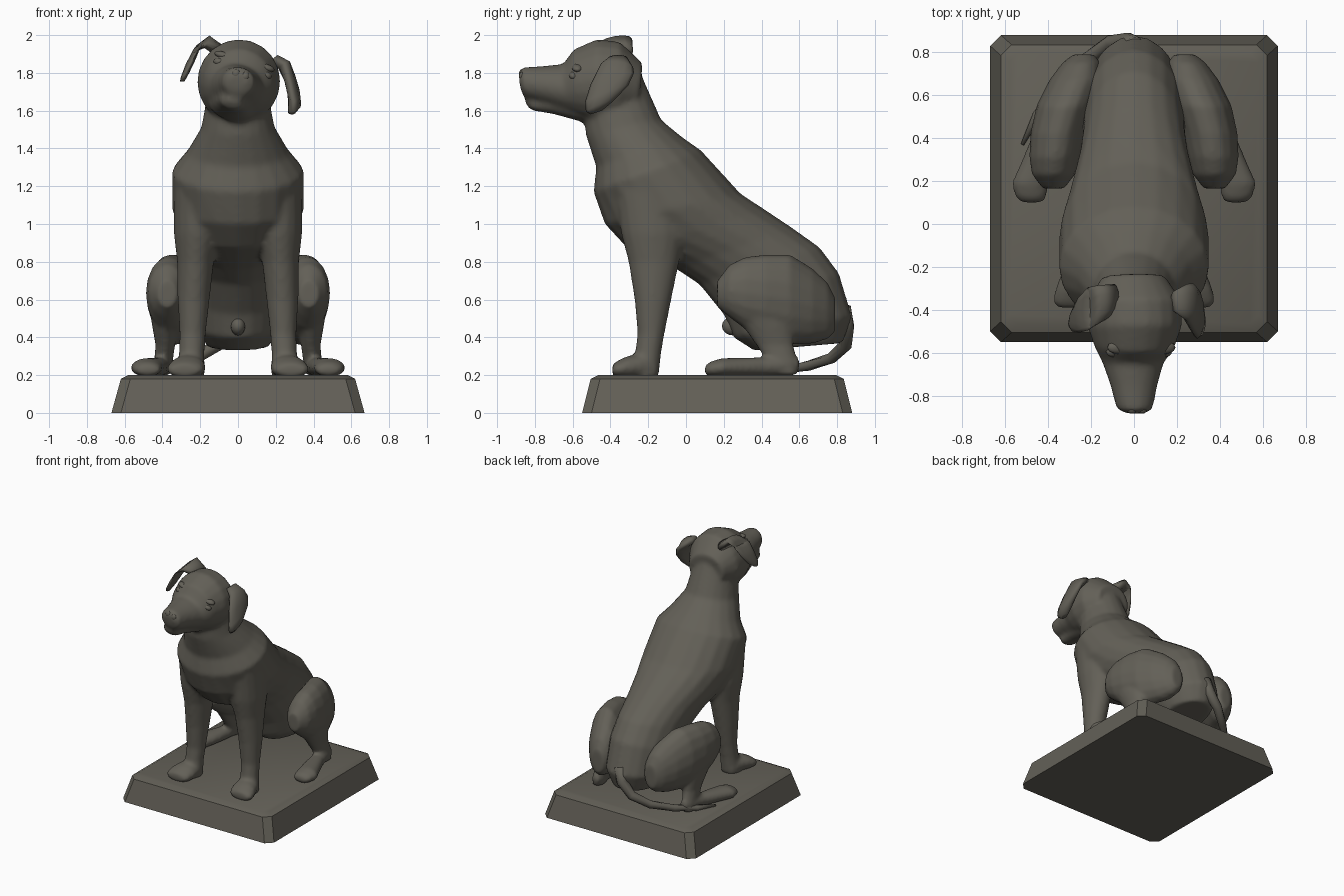
import bpy, bmesh, math
from mathutils import Vector as V, Matrix

stone = bpy.data.materials.new("dark_stone")
stone.diffuse_color = (0.125, 0.117, 0.096, 1)


def loft(bm, rings, n=16, mat=None):
    """Closed skin over elliptical rings (centre, half axis u, half axis v)."""
    loops = []
    for c, u, v in rings:
        pts = [V(c) + V(u) * math.cos(2 * math.pi * i / n) + V(v) * math.sin(2 * math.pi * i / n)
               for i in range(n)]
        loops.append([bm.verts.new(mat @ p if mat else p) for p in pts])
    for a, b in zip(loops, loops[1:]):
        for i in range(n):
            bm.faces.new((a[i], a[(i + 1) % n], b[(i + 1) % n], b[i]))
    bm.faces.new(loops[0])
    bm.faces.new(loops[-1])


def profile(rows):
    """Rings given by two side-view points and a half width."""
    return [((0, (a + c) / 2, (b + d) / 2), (w, 0, 0), (0, (c - a) / 2, (d - b) / 2))
            for a, b, c, d, w in rows]


def upright(rows, s=1):
    """Rings facing along y: y, x, z, half width, half height."""
    return [((s * x, y, z), (w, 0, 0), (0, 0, h)) for y, x, z, w, h in rows]


def level(rows, s=1):
    """Rings lying flat: z, x, y, half width, half depth."""
    return [((s * x, y, z), (w, 0, 0), (0, d, 0)) for z, x, y, w, d in rows]


def finish(name, bm, voxel=0, smooth=4):
    bmesh.ops.recalc_face_normals(bm, faces=bm.faces)
    me = bpy.data.meshes.new(name)
    bm.to_mesh(me)
    bm.free()
    me.materials.append(stone)
    for p in me.polygons:
        p.use_smooth = True
    ob = bpy.data.objects.new(name, me)
    bpy.context.collection.objects.link(ob)
    if voxel:
        m = ob.modifiers.new("blend", 'REMESH')
        m.mode, m.voxel_size, m.use_smooth_shade = 'VOXEL', voxel, True
        m = ob.modifiers.new("soften", 'SMOOTH')
        m.iterations, m.factor = smooth, 0.5
    return ob


# plinth with cut corners and a bevelled top edge
bm = bmesh.new()
prev = None
for z, x, y0, y1, c in ((0, .67, -.55, .88, .05), (.18, .62, -.505, .835, .05), (.2, .58, -.465, .795, .04)):
    pts = [(x, y0 + c), (x, y1 - c), (x - c, y1), (c - x, y1), (-x, y1 - c), (-x, y0 + c), (c - x, y0), (x - c, y0)]
    ring = [bm.verts.new((px, py, z)) for px, py in pts]
    if prev:
        for i in range(8):
            bm.faces.new((prev[i], prev[(i + 1) % 8], ring[(i + 1) % 8], ring[i]))
    else:
        bm.faces.new(ring)
    prev = ring
bm.faces.new(prev)
plinth = finish("plinth", bm)
bpy.context.view_layer.objects.active = plinth
plinth.select_set(True)
bpy.ops.object.shade_smooth_by_angle(angle=math.radians(25))

# the head is tilted sideways
tilt = Matrix.Translation((0, 0, 1.74)) @ Matrix.Rotation(0.28, 4, 'Y') @ Matrix.Translation((0, 0, -1.74))

# torso, neck, head and front legs blended into one skin
bm = bmesh.new()
loft(bm, profile([
    (-.54, 1.57, -.24, 1.80, .16), (-.53, 1.47, -.13, 1.55, .195), (-.475, 1.30, -.02, 1.46, .27),
    (-.49, 1.17, .08, 1.39, .35), (-.43, 1.00, .29, 1.16, .35), (-.31, .87, .42, 1.075, .31),
    (-.05, .76, .57, .975, .26), (.07, .68, .71, .875, .24), (.2, .52, .81, .74, .24),
    (.25, .40, .88, .51, .23), (.36, .33, .83, .37, .16)]), 20)
loft(bm, profile([
    (-.875, 1.71, -.885, 1.79, .05), (-.855, 1.67, -.865, 1.83, .085), (-.75, 1.64, -.76, 1.835, .11),
    (-.64, 1.60, -.65, 1.845, .145), (-.56, 1.56, -.595, 1.925, .185), (-.48, 1.53, -.47, 1.98, .22),
    (-.36, 1.54, -.35, 1.965, .215), (-.26, 1.60, -.23, 1.85, .15)]), 20, tilt)
# lower jaw
loft(bm, profile([(-.85, 1.635, -.85, 1.665, .035), (-.82, 1.60, -.82, 1.68, .065), (-.70, 1.58, -.70, 1.70, .09),
                  (-.55, 1.54, -.55, 1.70, .13)]), 16, tilt)
for s in (-1, 1):
    loft(bm, level([(1.2, .21, -.2, .13, .18), (.95, .215, -.175, .125, .17), (.8, .225, -.17, .098, .135),
                    (.6, .235, -.175, .085, .098), (.42, .24, -.185, .07, .072), (.32, .245, -.2, .068, .07),
                    (.19, .25, -.22, .075, .075)], s))
    loft(bm, upright([(-.15, .25, .23, .05, .045), (-.22, .255, .25, .08, .065), (-.31, .27, .24, .1, .062),
                      (-.365, .28, .23, .1, .045), (-.39, .285, .225, .07, .03)], s))
finish("body", bm, .016, 5)

# hind legs: thigh, shin and long foot
for s, side in ((-1, "left"), (1, "right")):
    bm = bmesh.new()
    loft(bm, upright([(.165, .375, .63, .05, .07), (.23, .375, .645, .1, .14), (.31, .37, .635, .118, .19),
                      (.42, .355, .62, .128, .22), (.55, .32, .60, .135, .24), (.67, .27, .565, .125, .2),
                      (.75, .245, .54, .09, .15), (.79, .235, .52, .05, .09)], s))
    loft(bm, level([(.58, .385, .36, .09, .14), (.46, .385, .43, .07, .13), (.36, .385, .47, .052, .1),
                    (.27, .395, .51, .05, .08), (.2, .4, .53, .045, .06)], s))
    loft(bm, upright([(.6, .39, .26, .025, .03), (.55, .395, .255, .047, .055), (.42, .415, .245, .055, .05),
                      (.28, .455, .242, .075, .05), (.19, .485, .24, .085, .05), (.13, .48, .232, .075, .04),
                      (.1, .475, .225, .05, .025)], s))
    finish(side + "_hind_leg", bm, .014, 4)

# tail curling round to the left
bm = bmesh.new()
path = [(0, .82, .55, .055), (-.03, .85, .45, .042), (-.11, .845, .36, .035), (-.22, .77, .29, .03),
        (-.35, .65, .25, .027), (-.45, .51, .225, .022), (-.52, .37, .21, .008)]
rings = []
for i, (x, y, z, r) in enumerate(path):
    a, b = path[max(i - 1, 0)], path[min(i + 1, len(path) - 1)]
    t = (V(b[:3]) - V(a[:3])).normalized()
    u = t.cross(V((1, 1, 0))).normalized()
    rings.append(((x, y, z), u * r, t.cross(u) * r))
loft(bm, rings, 10)
finish("tail", bm)

# drooping right ear, flat against the head
bm = bmesh.new()
loft(bm, [((.19, -.36, 1.88), (0, .05, 0), (.02, 0, .015)),
          ((.245, -.365, 1.84), (0, .085, -.01), (.03, 0, .02)),
          ((.275, -.39, 1.77), (0, .115, .03), (.03, 0, .01)),
          ((.295, -.42, 1.69), (0, .115, .045), (.032, 0, .01)),
          ((.30, -.455, 1.625), (0, .075, .03), (.035, 0, .01)),
          ((.285, -.475, 1.59), (0, .03, .01), (.02, 0, 0))], 12)
finish("right_ear", bm)

# raised left ear, folded out to the side
bm = bmesh.new()
loft(bm, [((-.09, -.35, 1.91), (0, .07, 0), (.02, 0, .03)),
          ((-.165, -.375, 1.965), (0, .09, .015), (.015, 0, .03)),
          ((-.215, -.395, 1.935), (0, .1, .015), (.025, 0, .022)),
          ((-.25, -.42, 1.86), (0, .085, .01), (.026, 0, .012)),
          ((-.28, -.45, 1.79), (0, .055, 0), (.022, 0, .01)),
          ((-.295, -.465, 1.755), (0, .02, 0), (.012, 0, 0))], 12)
finish("left_ear", bm)


def blob(name, c, r, mat=None):
    bm = bmesh.new()
    m = Matrix.Translation(c) @ Matrix.Diagonal((*r, 1))
    bmesh.ops.create_uvsphere(bm, u_segments=12, v_segments=8, radius=1, matrix=mat @ m if mat else m)
    return finish(name, bm)


# face details and belly bump
for s, side in ((-1, "left"), (1, "right")):
    blob(side + "_eye", (s * .125, -.595, 1.825), (.035, .025, .022), tilt)
    blob(side + "_brow", (s * .115, -.575, 1.865), (.05, .03, .02), tilt)
    blob(side + "_nostril", (s * .025, -.868, 1.79), (.022, .016, .025), tilt)
blob("belly_bump", (0, .25, .46), (.04, .06, .05))
